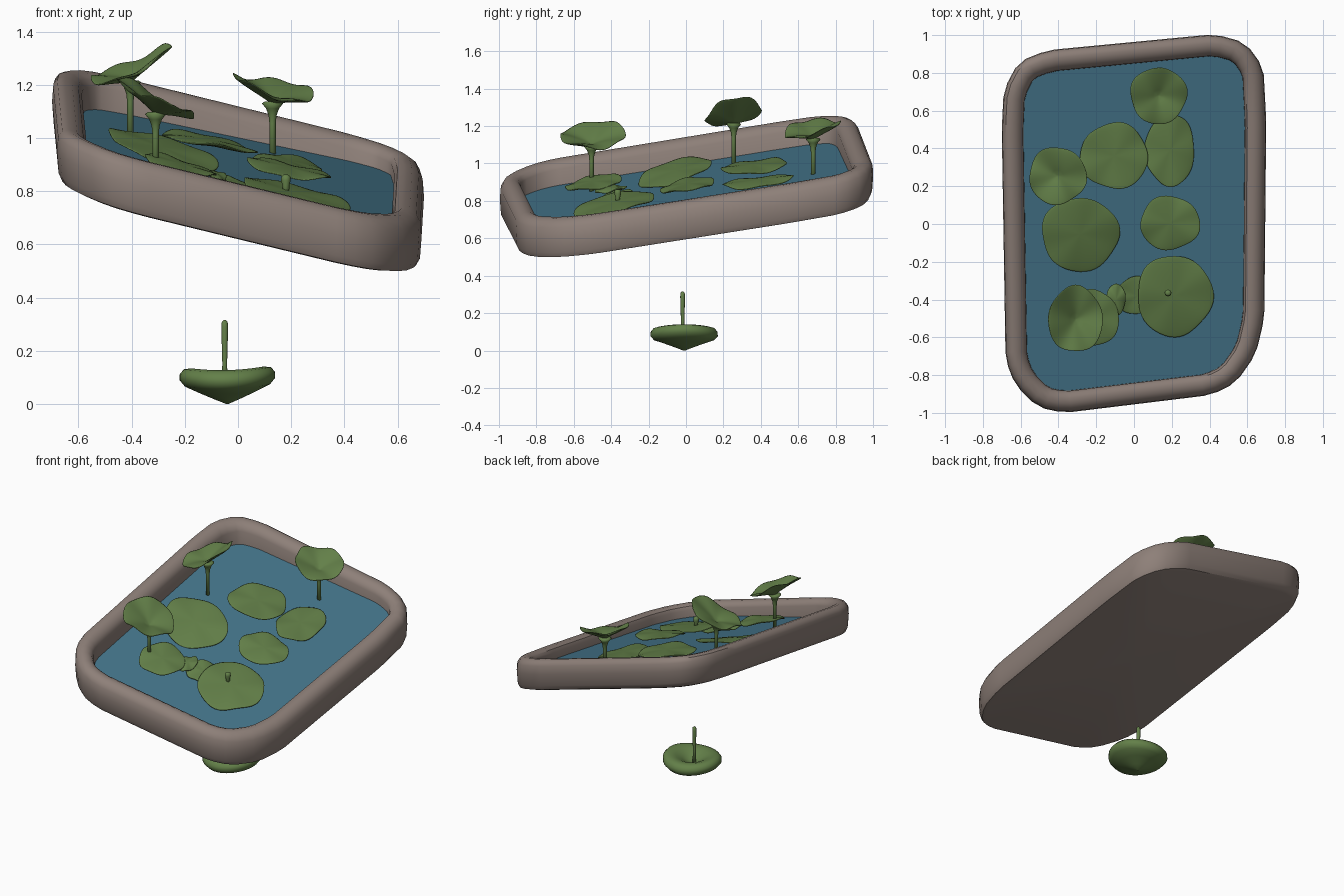
import bpy, bmesh, math
from mathutils import Vector

if "Cube" in bpy.data.objects:
    bpy.data.objects.remove(bpy.data.objects["Cube"])


def material(name, rgb):
    m = bpy.data.materials.new(name)
    m.diffuse_color = (*rgb, 1)
    m.use_nodes = True
    m.node_tree.nodes["Principled BSDF"].inputs["Base Color"].default_value = m.diffuse_color
    return m


STONE = material("warm_grey_stone", (0.27, 0.215, 0.19))
WATER = material("pond_blue", (0.06, 0.18, 0.26))
GREEN = material("leaf_green", (0.125, 0.215, 0.066))


def finish(bm, name, mat, angle=180):
    bmesh.ops.recalc_face_normals(bm, faces=bm.faces)
    me = bpy.data.meshes.new(name)
    bm.to_mesh(me)
    bm.free()
    ob = bpy.data.objects.new(name, me)
    bpy.context.collection.objects.link(ob)
    me.materials.append(mat)
    bpy.ops.object.select_all(action='DESELECT')
    ob.select_set(True)
    bpy.context.view_layer.objects.active = ob
    bpy.ops.object.shade_smooth_by_angle(angle=math.radians(angle))
    return ob


def loft(rings, name, mat, angle=180):
    """Skin a list of equal rings and close both ends with a fan."""
    bm = bmesh.new()
    vs = [[bm.verts.new(p) for p in r] for r in rings]
    n = len(rings[0])
    for a, b in zip(vs, vs[1:]):
        for i in range(n):
            j = (i + 1) % n
            bm.faces.new((a[i], a[j], b[j], b[i]))
    for r in (vs[0], vs[-1]):
        c = bm.verts.new(sum((v.co for v in r), Vector()) / n)
        for i in range(n):
            bm.faces.new((r[i], r[(i + 1) % n], c))
    return finish(bm, name, mat, angle)


# Plan outline of the tilted basin, with its corners cut smoother
outline = [(-.69, .71), (-.61, .86), (-.46, .92), (.43, 1.005), (.59, .96),
           (.685, .83), (.70, .55), (.69, -.5), (.645, -.69), (.54, -.84),
           (.41, -.905), (-.37, -1.0), (-.51, -.97), (-.63, -.85), (-.68, -.72),
           (-.70, .5)]
plan = []
for i, p in enumerate(outline):
    q = outline[(i + 1) % len(outline)]
    p, q = Vector(p), Vector(q)
    t = min(.25, .04 / (q - p).length)
    plan += [p.lerp(q, t), p.lerp(q, 1 - t)]


def inset(d, c, a=-.262, b=.16):
    """Plan ring moved inwards by d, lying on the plane z = c + ax + by."""
    out = []
    n = len(plan)
    for i, p in enumerate(plan):
        t = (plan[(i + 1) % n] - plan[i - 1]).normalized()
        x, y = p.x + t.y * d, p.y - t.x * d
        out.append((x, y, c + a * x + b * y))
    return out


# Stone basin: bottom, outer wall, rounded rim, inner wall, floor
loft([inset(*k) for k in ((.045, .765), (.02, .772), (.006, .80), (0, .88),
                          (.004, .935), (.02, .96), (.045, .972), (.075, .97),
                          (.1, .955), (.112, .93), (.115, .82))],
     "stone_basin", STONE, 40)

# Water sheet
loft([inset(.10, .855, -.225), inset(.10, .865, -.225)], "water", WATER, 30)


def leaf(name, x, y, z, rx, ry, a=-.22, b=.16, cup=0., wave=.008, ph=0., thick=.02):
    """Thin wavy disc with a tapered edge, tilted by slopes a and b."""
    n = 48

    def ring(f, side):
        pts = []
        for i in range(n):
            t = 2 * math.pi * i / n
            k = f * (1 + f * (.03 * math.sin(3 * t + ph) + .02 * math.sin(5 * t + 2 * ph)))
            dx, dy = rx * k * math.cos(t), ry * k * math.sin(t)
            h = cup * (f ** .8 - .7) + wave * f * f * (math.sin(2 * t + ph) + .6 * math.sin(5 * t - ph))
            h += side * thick * .5 * math.sqrt(max(0, 1.03 - f * f))
            pts.append((x + dx, y + dy, z + a * dx + b * dy + h))
        return pts
    fs = (.04, .2, .4, .6, .78, .9, .97, 1)
    return loft([ring(f, -1) for f in fs] + [ring(f, 1) for f in reversed(fs)], name, GREEN)


def lathe(name, x, y, prof, wob=0., n=32):
    """Turned shape from (radius, height) pairs; wob bends the rim to a saddle."""
    rings = []
    for r, z in prof:
        rings.append([(x + r * math.cos(t), y + r * math.sin(t),
                       z + wob * (r / .18) ** 2 * math.cos(2 * t) + wob * .5 * r / .18 * math.cos(t))
                      for t in (2 * math.pi * i / n for i in range(n))])
    return loft(rings, name, GREEN)


# Pads floating on the water
leaf("pad_left", -.285, -.055, .955, .205, .195, -.30, .27, ph=.5)
leaf("pad_middle", .19, .005, .882, .158, .143, -.2, .17, ph=2)
leaf("pad_front_right", .215, -.38, .785, .2, .215, -.25, .2, ph=1.1)
leaf("pad_front_right_lobe", .02, -.38, .82, .12, .10, -.25, .15, ph=3)
leaf("pad_small_fold", -.095, -.40, .865, .05, .085, -.3, .1, ph=.2)
leaf("pad_front_left", -.215, -.5, .895, .135, .15, -.26, .16, ph=2.6)
leaf("pad_back_left", -.105, .36, .985, .18, .175, -.2, .1, ph=4)
leaf("pad_back_right", .19, .39, .905, .132, .19, -.2, .12, ph=5)

# Raised leaves, each on a flared stem: x, y, z, rx, ry, a, b, foot, phase
raised = [("back", .13, .68, 1.175, .15, .15, -.25, .2, .90, .3),
          ("left", -.405, .255, 1.255, .152, .152, .42, .18, .97, 1.6),
          ("front", -.31, -.505, 1.135, .145, .175, -.48, .04, .84, 3.2)]
for nm, x, y, z, rx, ry, a, b, foot, ph in raised:
    leaf("raised_leaf_" + nm, x, y, z, rx, ry, a, b, cup=.06, wave=.014, ph=ph, thick=.018)
    lathe("leaf_stem_" + nm, x, y, [(.012, foot), (.012, z - .12), (.015, z - .09),
                                    (.024, z - .065), (.04, z - .045), (.03, z - .038)], n=16)

# Short stub standing on the front right pad
lathe("pad_stub", .18, -.365, [(.012, .77), (.013, .82), (.018, .84), (.017, .855), (.008, .862)], n=16)

# Loose thick leaf below the basin, with its upright stem
lathe("lower_leaf", -.04, -.01, [(.005, 0), (.05, .018), (.11, .042), (.16, .062), (.18, .085),
                                 (.179, .108), (.163, .127), (.135, .132), (.1, .122),
                                 (.06, .1), (.03, .08), (.005, .075)], wob=.009, n=48)
lathe("lower_stem", -.05, -.018, [(.012, .06), (.009, .15), (.011, .22), (.013, .29),
                                  (.011, .308), (.004, .315)], n=16)
